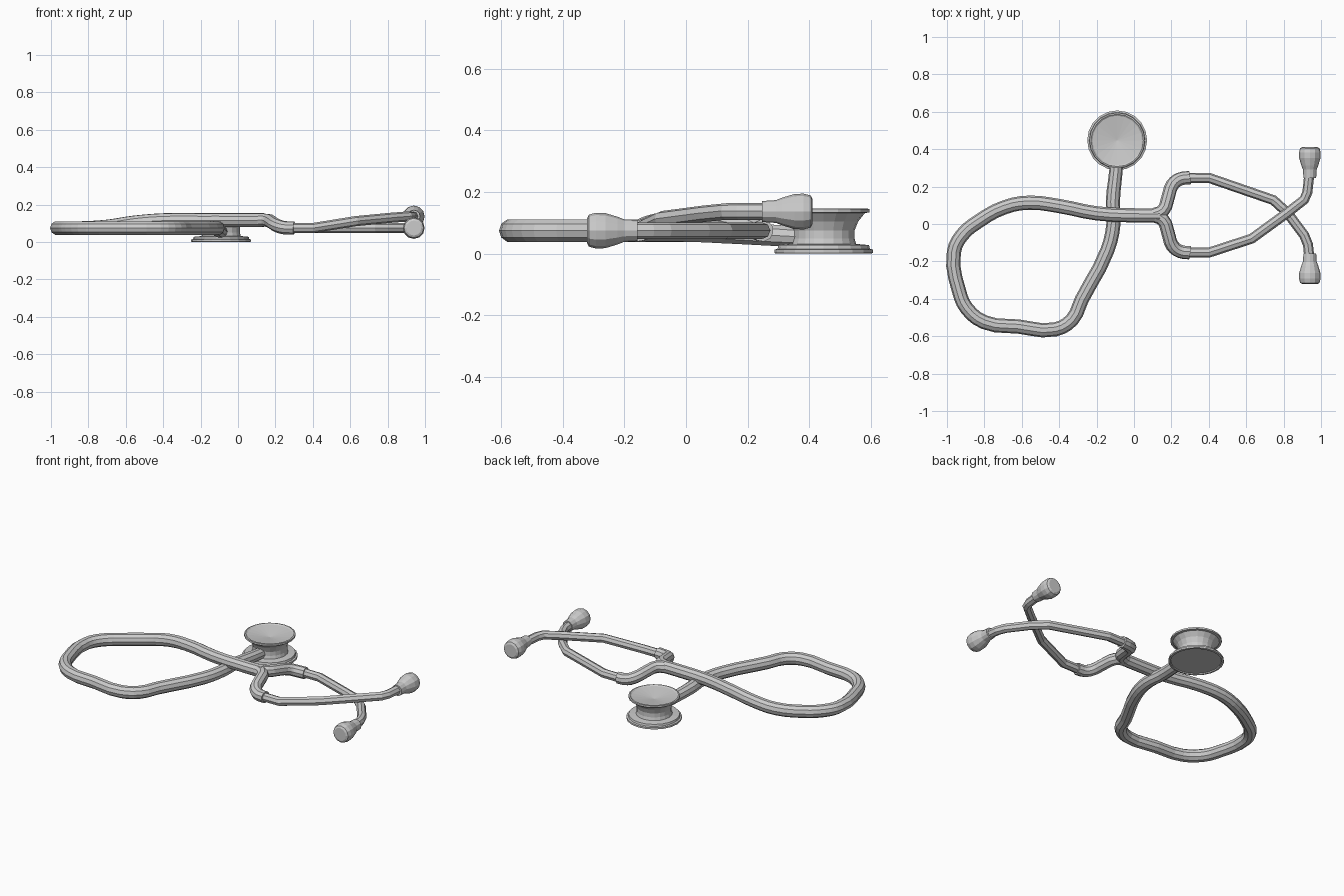
import bpy, bmesh, math
from mathutils import Matrix, Vector

if "Cube" in bpy.data.objects:
    bpy.data.objects.remove(bpy.data.objects["Cube"])


def tube(name, pts, radius, res=4, kind='BEZIER', sides_res=3):
    """Round tube through points (x, y, z[, radius scale])."""
    cu = bpy.data.curves.new(name, 'CURVE')
    cu.dimensions = '3D'
    cu.bevel_depth = radius
    cu.bevel_resolution = sides_res
    cu.resolution_u = res
    cu.use_fill_caps = True
    sp = cu.splines.new(kind)
    items = sp.bezier_points if kind == 'BEZIER' else sp.points
    items.add(len(pts) - 1)
    for b, p in zip(items, pts):
        if kind == 'BEZIER':
            b.co = p[:3]
            b.handle_left_type = b.handle_right_type = 'AUTO'
        else:
            b.co = (*p[:3], 1)
        b.radius = p[3] if len(p) > 3 else 1
    ob = bpy.data.objects.new(name, cu)
    bpy.context.collection.objects.link(ob)
    bpy.ops.object.select_all(action='DESELECT')
    ob.select_set(True)
    bpy.context.view_layer.objects.active = ob
    bpy.ops.object.convert(target='MESH')
    ob = bpy.context.object
    ob.name = name
    for f in ob.data.polygons:
        f.use_smooth = False
    return ob


def lathe(name, profile, sides, loc, rot=Matrix()):
    """Revolve (radius, height) profile round local z."""
    bm = bmesh.new()
    vs = [bm.verts.new((r, 0, h)) for r, h in profile]
    es = [bm.edges.new(p) for p in zip(vs, vs[1:])]
    bmesh.ops.spin(bm, geom=vs + es, cent=(0, 0, 0), axis=(0, 0, 1),
                   angle=2 * math.pi, steps=sides)
    bmesh.ops.remove_doubles(bm, verts=bm.verts[:], dist=1e-5)
    bmesh.ops.recalc_face_normals(bm, faces=bm.faces[:])
    me = bpy.data.meshes.new(name)
    bm.to_mesh(me)
    bm.free()
    ob = bpy.data.objects.new(name, me)
    ob.matrix_world = Matrix.Translation(Vector(loc)) @ rot
    bpy.context.collection.objects.link(ob)
    return ob


# Chest piece: wide diaphragm below, flared bell with shallow dish on top
lathe("chest_piece", [
    (0, 0.006), (0.145, 0.006), (0.148, 0), (0.16, 0.002), (0.16, 0.013),
    (0.15, 0.016), (0.147, 0.028), (0.105, 0.032), (0.1, 0.05), (0.1, 0.075),
    (0.112, 0.105), (0.134, 0.132), (0.148, 0.134), (0.148, 0.145),
    (0.14, 0.147), (0.132, 0.141), (0, 0.122)], 20, (-0.09, 0.447, 0))

# Long rubber tube looping from the chest piece to the yoke
tube("rubber_tube", [
    (-0.09, 0.37, 0.055, 0.9), (-0.097, 0.28, 0.06, 0.95),
    (-0.113, 0.12, 0.07), (-0.11, 0, 0.075), (-0.142, -0.14, 0.075),
    (-0.28, -0.405, 0.075), (-0.33, -0.51, 0.075), (-0.42, -0.563, 0.075),
    (-0.62, -0.548, 0.075), (-0.8, -0.525, 0.075), (-0.895, -0.45, 0.075),
    (-0.935, -0.36, 0.075), (-0.963, -0.15, 0.075), (-0.92, -0.06, 0.075),
    (-0.83, 0.015, 0.075), (-0.69, 0.09, 0.084), (-0.56, 0.114, 0.104),
    (-0.4, 0.096, 0.117), (-0.2, 0.057, 0.118), (0.02, 0.046, 0.118),
    (0.14, 0.046, 0.118)], 0.038, res=3)

# Forked yoke, two mirrored arms
for side, label in ((1, "back"), (-1, "front")):
    tube("yoke_arm_" + label, [
        (x, 0.047 + side * d, z) for x, d, z in (
            (0.1, 0, 0.118), (0.155, 0.025, 0.116), (0.182, 0.095, 0.105),
            (0.205, 0.162, 0.09), (0.245, 0.193, 0.077),
            (0.3, 0.201, 0.075))], 0.036, res=3)

# Metal ear tubes crossing one above the other
tube("ear_tube_low", [
    (0.28, 0.247, 0.075), (0.4, 0.247, 0.075), (0.745, 0.128, 0.075),
    (0.82, 0.06, 0.075), (0.91, -0.06, 0.075), (0.93, -0.11, 0.075),
    (0.94, -0.2, 0.075)], 0.027, kind='POLY', sides_res=2)
tube("ear_tube_high", [
    (0.28, -0.153, 0.075), (0.4, -0.153, 0.075), (0.63, -0.078, 0.112),
    (0.82, 0.06, 0.13), (0.91, 0.13, 0.137), (0.927, 0.17, 0.137),
    (0.94, 0.29, 0.137)], 0.027, kind='POLY', sides_res=2)

# Ear tips pointing outward along y
tip = [(0, 0), (0.034, 0), (0.037, 0.045), (0.045, 0.065), (0.057, 0.105),
       (0.058, 0.135), (0.052, 0.158), (0.04, 0.164), (0, 0.164)]
for label, y, z, side in (("low", -0.157, 0.075, 1), ("high", 0.247, 0.137, -1)):
    lathe("ear_tip_" + label, tip, 12, (0.94, y, z),
          Matrix.Rotation(side * math.pi / 2, 4, 'X'))
